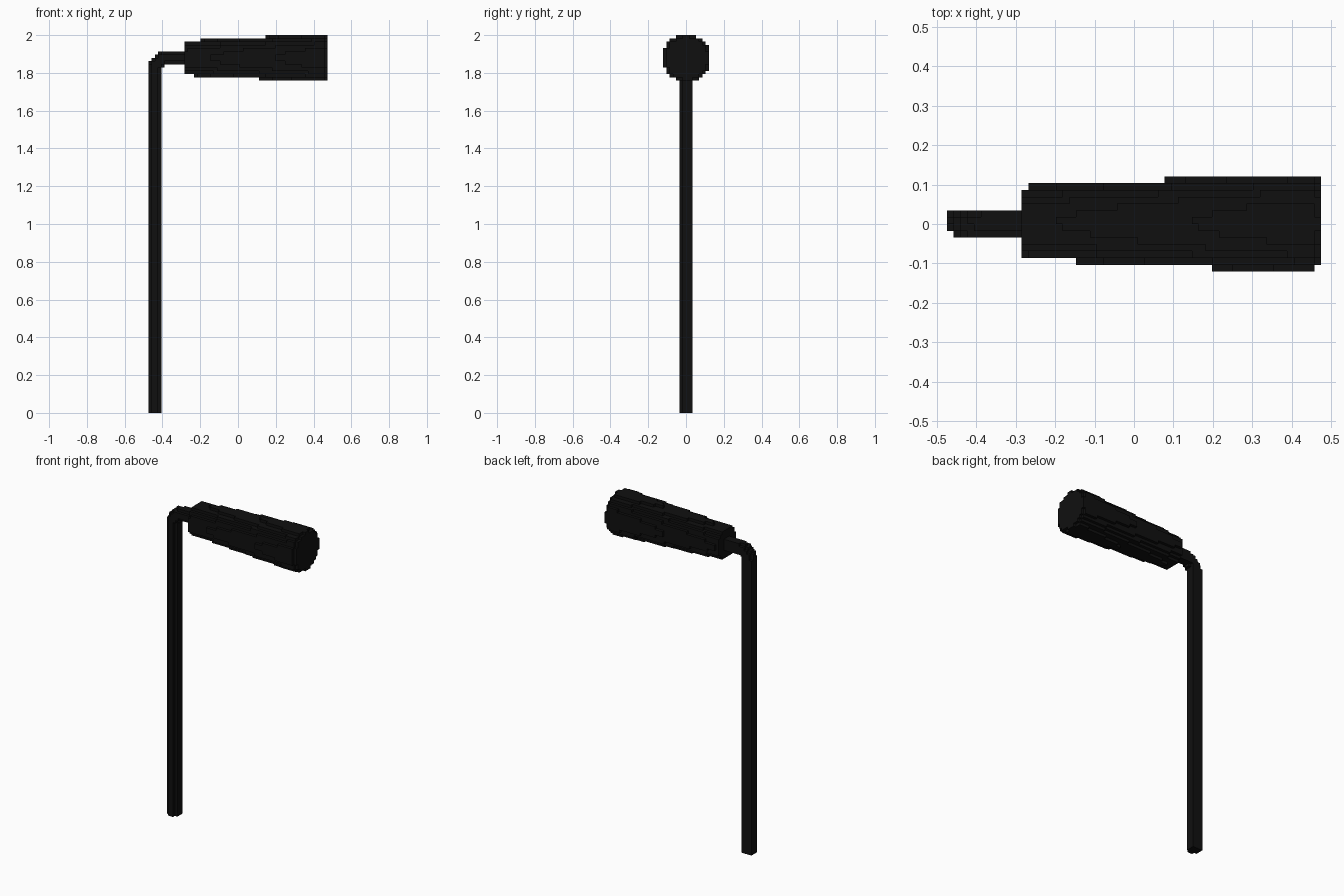
import bpy, bmesh, math
from mathutils import Vector

cube = bpy.data.objects.get("Cube")
if cube:
    bpy.data.objects.remove(cube, do_unlink=True)

CELL = 2 / 116                       # size of one building block
LEFT = -27.5 * CELL                  # left edge of the block grid
AXIS_X = LEFT + 2 * CELL             # centre line of the upright
AXIS_Y = 0.003
AXIS_Z = 109 * CELL - 0.001          # centre line of the arm and head
BEND = 4 * CELL                      # radius of the elbow
POLE_R = 0.037

black = bpy.data.materials.new("matte_black")
black.use_nodes = True
black.diffuse_color = (0.005, 0.005, 0.005, 1)
black.node_tree.nodes["Principled BSDF"].inputs["Base Color"].default_value = (0.005, 0.005, 0.005, 1)

SIDES = [Vector(d) for d in ((1, 0, 0), (-1, 0, 0), (0, 1, 0), (0, -1, 0), (0, 0, 1), (0, 0, -1))]


def block_part(name, inside, xs, ys, zs):
    """Build the outer skin of all blocks whose centre lies inside a shape."""
    origin = Vector((LEFT, 0, 0))
    cells = set()
    for i in range(*xs):
        for j in range(*ys):
            for k in range(*zs):
                if inside(*(origin + Vector((i + 0.5, j + 0.5, k + 0.5)) * CELL)):
                    cells.add((i, j, k))
    bm = bmesh.new()
    corners = {}

    def corner(p):
        key = tuple(round(c) for c in p)
        if key not in corners:
            corners[key] = bm.verts.new(origin + Vector(key) * CELL)
        return corners[key]

    for cell in sorted(cells):
        centre = Vector(cell) + Vector((0.5, 0.5, 0.5))
        for n in SIDES:
            if tuple(round(c + d) for c, d in zip(cell, n)) in cells:
                continue
            u = Vector((n.y, n.z, n.x))
            v = n.cross(u)
            bm.faces.new([corner(centre + (n + u * a + v * b) / 2)
                          for a, b in ((-1, -1), (1, -1), (1, 1), (-1, 1))])
    mesh = bpy.data.meshes.new(name)
    bm.to_mesh(mesh)
    bm.free()
    mesh.materials.append(black)
    obj = bpy.data.objects.new(name, mesh)
    bpy.context.collection.objects.link(obj)
    return obj


# Round pole: upright, elbow and short horizontal arm
def in_pole(x, y, z):
    cx, cz = AXIS_X + BEND, AXIS_Z - BEND
    if z < cz:
        off = x - AXIS_X
    elif x > cx:
        off = z - AXIS_Z
    else:
        off = math.hypot(x - cx, z - cz) - BEND
    return math.hypot(off, y - AXIS_Y) < POLE_R


# Tapered round head, widening towards its free end with a softened rim
def in_head(x, y, z):
    radius = min(0.1095 + 0.05 * (x - 0.077), 0.1255)
    if x > -LEFT - CELL:
        radius = 0.114
    return math.hypot(y - AXIS_Y, z - AXIS_Z) < radius


block_part("pole", in_pole, (0, 12), (-4, 4), (0, 116))
block_part("head", in_head, (11, 55), (-7, 7), (102, 116))
